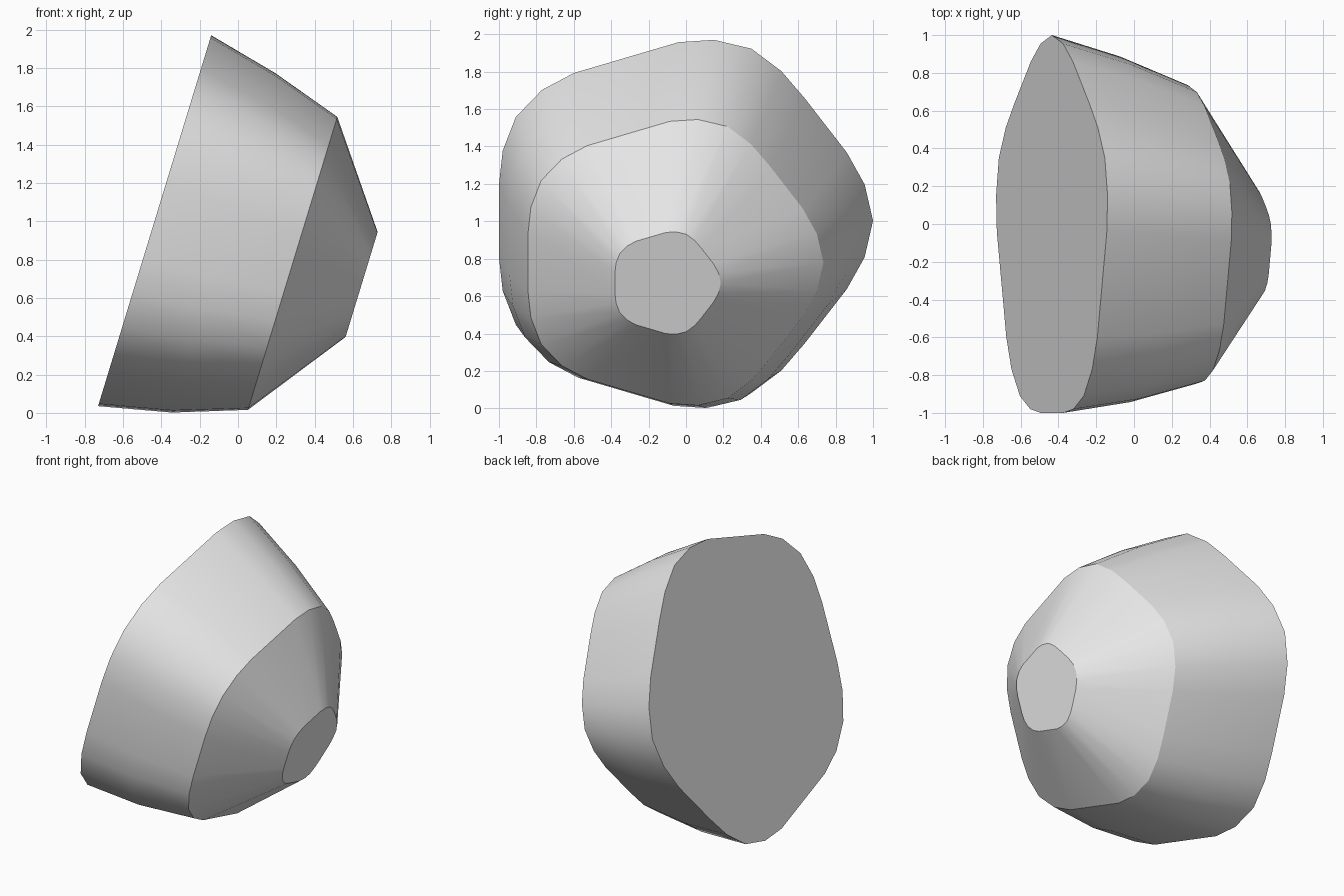
import bpy
import bmesh

cube = bpy.data.objects.get("Cube")
if cube:
    bpy.data.objects.remove(cube, do_unlink=True)

# Rounded pentagon, half outline (y, height from the middle), from tip to flat side
HALF = [(1.0, 0.0), (0.955, 0.195), (0.86, 0.365), (0.635, 0.655), (0.51, 0.80),
        (0.35, 0.92), (0.15, 0.9675), (-0.04, 0.955), (-0.60, 0.79), (-0.77, 0.70),
        (-0.91, 0.555), (-0.98, 0.375), (-1.0, 0.195)]
OUTLINE = HALF + [(y, -h) for y, h in reversed(HALF[1:])]
LEAN = 0.305  # sideways lean of every ring per unit of height

# Rings along the tilted axis: centre x, y, z and scale
RINGS = [(-0.435, 0.0, 1.0025, 1.0),
         (-0.075, -0.028, 0.887, 0.915),
         (0.285, -0.055, 0.78, 0.79),
         (0.645, -0.097, 0.67, 0.283)]
SHARP_RINGS = (0, 2, 3)


def make_material(name, value):
    mat = bpy.data.materials.new(name)
    mat.use_nodes = True
    colour = (value, value, value, 1.0)
    mat.diffuse_color = colour
    mat.node_tree.nodes["Principled BSDF"].inputs["Base Color"].default_value = colour
    return mat


# Loft the rings into one closed body
bm = bmesh.new()
loops = [[bm.verts.new((cx + LEAN * h * s, cy + y * s, cz + h * s)) for y, h in OUTLINE]
         for cx, cy, cz, s in RINGS]
count = len(OUTLINE)
for low, high in zip(loops, loops[1:]):
    for i in range(count):
        j = (i + 1) % count
        bm.faces.new((low[i], low[j], high[j], high[i])).smooth = True

# Flat base and flat tip
bm.faces.new(list(reversed(loops[0])))
bm.faces.new(loops[-1])

# Crisp rims, smooth walls
for r in SHARP_RINGS:
    for i in range(count):
        edge = bm.edges.get((loops[r][i], loops[r][(i + 1) % count]))
        edge.smooth = False

bmesh.ops.recalc_face_normals(bm, faces=bm.faces[:])
mesh = bpy.data.meshes.new("tapered_stone")
bm.to_mesh(mesh)
bm.free()
mesh.materials.append(make_material("light grey", 0.8))
stone = bpy.data.objects.new("tapered_stone", mesh)
bpy.context.collection.objects.link(stone)
